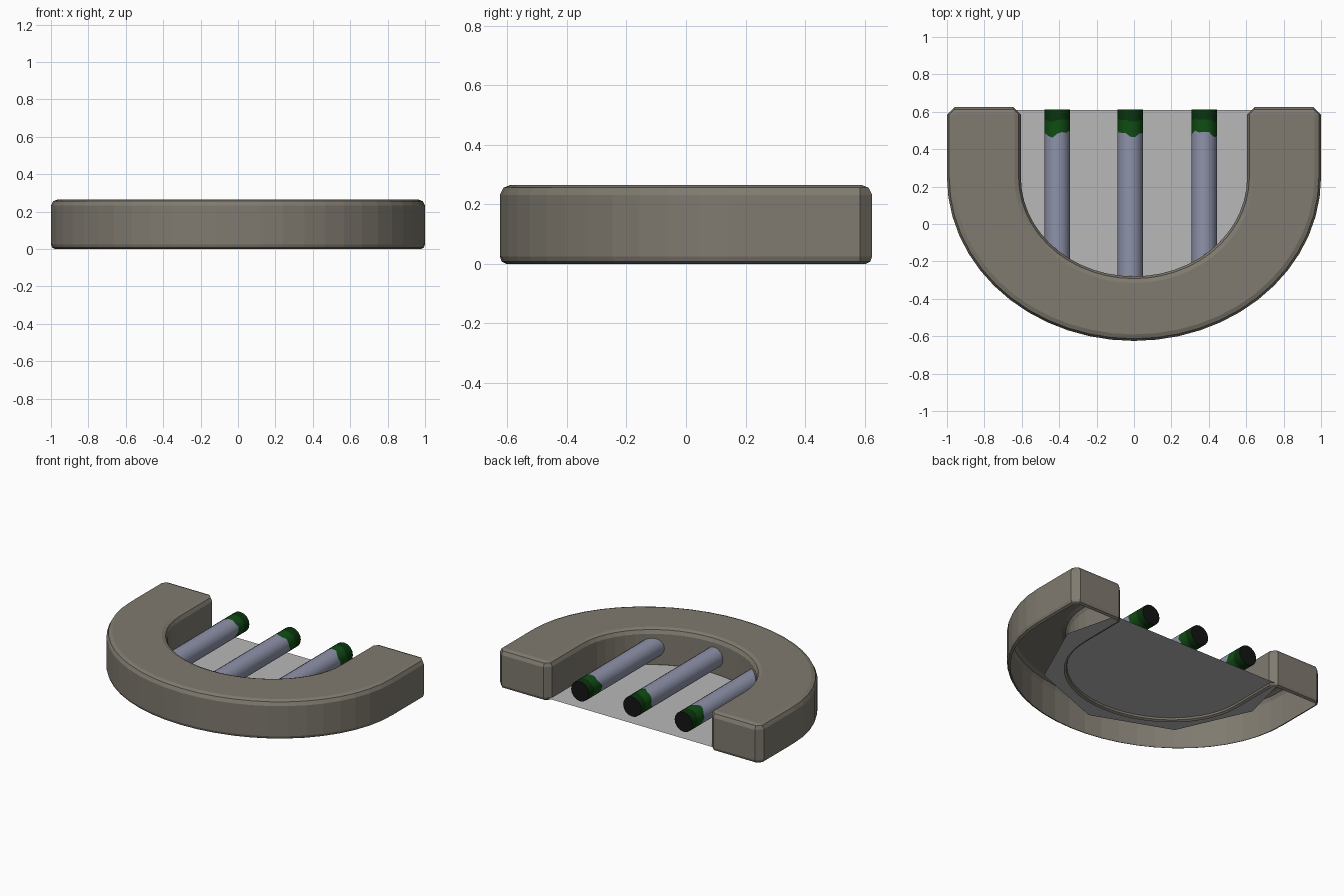
import bpy, bmesh, math

if "Cube" in bpy.data.objects:
    bpy.data.objects.remove(bpy.data.objects["Cube"])

def material(name, rgb):
    m = bpy.data.materials.new(name)
    m.diffuse_color = (*rgb, 1)
    m.use_nodes = True
    m.node_tree.nodes["Principled BSDF"].inputs["Base Color"].default_value = m.diffuse_color
    return m

STONE = material("warm grey stone", (0.215, 0.195, 0.160))
PLATE = material("light grey", (0.48, 0.48, 0.48))
METAL = material("blue grey metal", (0.27, 0.29, 0.40))
GREEN = material("slime green", (0.005, 0.075, 0.007))
DARK = material("dark green", (0.003, 0.035, 0.004))
BLACK = material("near black", (0.006, 0.007, 0.006))

def make(name, bm, mats):
    me = bpy.data.meshes.new(name)
    bm.to_mesh(me)
    bm.free()
    for m in mats:
        me.materials.append(m)
    ob = bpy.data.objects.new(name, me)
    bpy.context.collection.objects.link(ob)
    return ob

CY, END, SEG, CH = 0.25, 0.625, 26, 0.04

def u_line(rx, ry, d, side):
    """U-shaped line from right end to left end; side +1 outer, -1 inner."""
    a, b = rx - side * d, ry - side * d
    arc = [(a * math.cos(math.pi * i / SEG), CY - b * math.sin(math.pi * i / SEG))
           for i in range(SEG + 1)]
    tip = rx - side * CH
    return [(tip, END - d), (a, END - CH)] + arc + [(-a, END - CH), (-tip, END - d)]

# U-shaped surround: hollow below, softly chamfered rims
bm = bmesh.new()
rings = []
for d, z in [(0.022, 0), (0.006, 0.008), (0, 0.025), (0, 0.232), (0.012, 0.256), (0.035, 0.265)]:
    loop = u_line(1.0, 0.875, d, 1) + u_line(0.605, 0.53, d, -1)[::-1]
    rings.append([bm.verts.new((x, y, z)) for x, y in loop])
n = len(rings[0])
for lo, hi in zip(rings, rings[1:]):
    for i in range(n):
        j = (i + 1) % n
        bm.faces.new((lo[j], lo[i], hi[i], hi[j]))
top = rings[-1]
for i in range(n // 2 - 1):
    bm.faces.new((top[i + 1], top[i], top[n - 1 - i], top[n - 2 - i]))
make("u_surround", bm, [STONE])

# Thin floor plate with a coarse rounded front
bm = bmesh.new()
pts = [(-0.66, 0.61)]
for i in range(5):
    t = math.pi * (1 + i / 4)
    pts.append((0.75 * math.cos(t), CY + 0.69 * math.sin(t)))
pts.append((0.66, 0.61))
bm.faces.new([bm.verts.new((x, y, 0.02)) for x, y in pts])
make("floor_plate", bm, [PLATE])

# Bars with an uneven green coating at the back tip
def bar(name, x, y0, phase):
    bm = bmesh.new()
    sides, r = 16, 0.068
    def ring(y, wave=0):
        out = []
        for k in range(sides):
            t = 2 * math.pi * k / sides
            dy = wave * (math.sin(2 * t + phase) + 0.6 * math.sin(5 * t + 2 * phase))
            out.append(bm.verts.new((x + r * math.cos(t), y + dy, 0.135 + r * math.sin(t))))
        return out
    rs = [ring(y0), ring(0.483, 0.014), ring(0.555, 0.006), ring(0.612)]
    for m, (a, b) in enumerate(zip(rs, rs[1:])):
        for k in range(sides):
            j = (k + 1) % sides
            f = bm.faces.new((a[k], a[j], b[j], b[k]))
            f.material_index = m
            f.smooth = True
    bm.faces.new(rs[0])
    bm.faces.new(rs[-1]).material_index = 3
    bmesh.ops.recalc_face_normals(bm, faces=bm.faces)
    make(name, bm, [METAL, GREEN, DARK, BLACK])

bar("bar_left", -0.41, -0.27, 0.4)
bar("bar_middle", -0.02, -0.33, 2.1)
bar("bar_right", 0.375, -0.27, 4.0)
